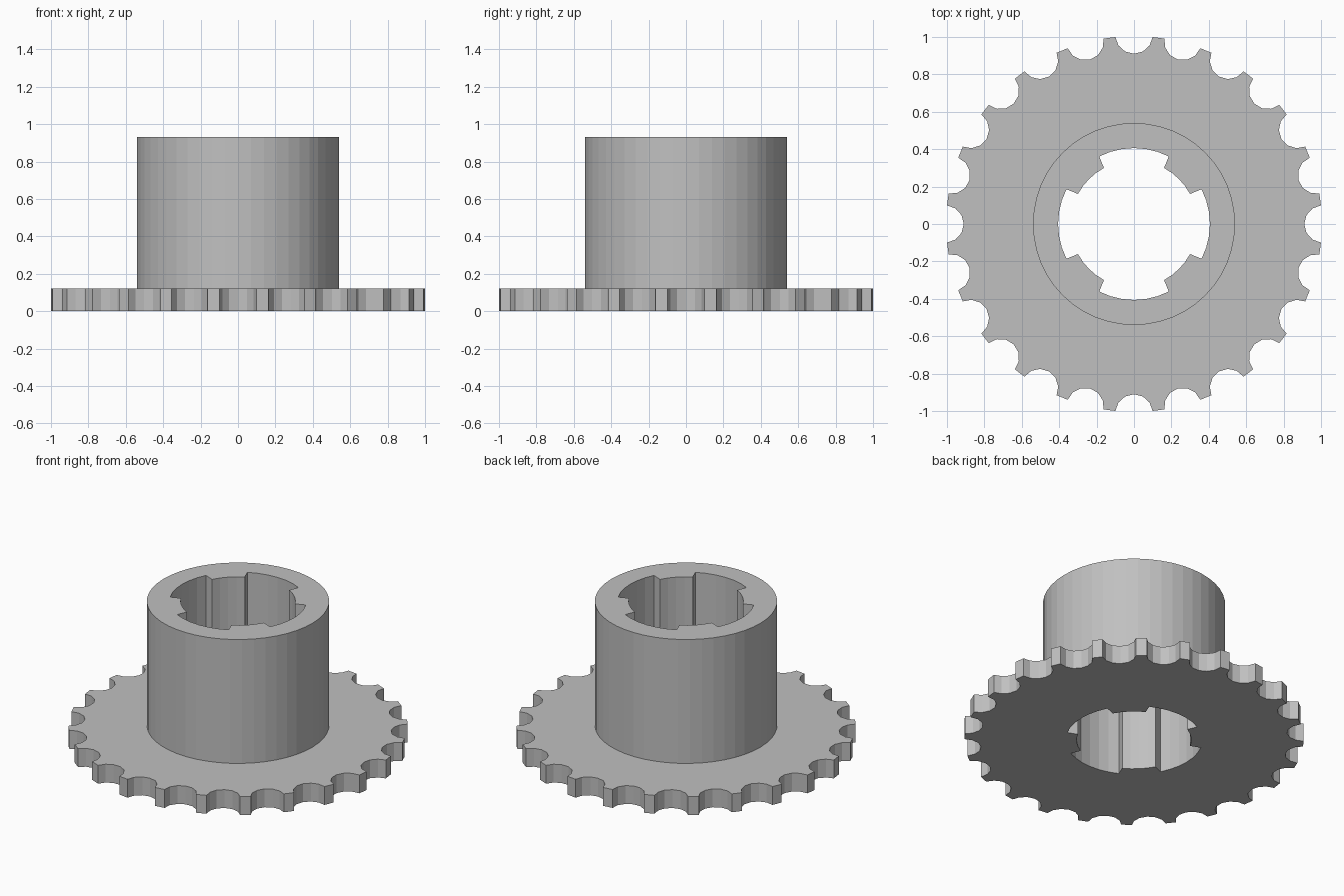
import bpy, bmesh
from math import sin, cos, radians

cube = bpy.data.objects.get("Cube")
if cube:
    bpy.data.objects.remove(cube)

PLATE_TOP, HUB_TOP = 0.12, 0.93
TEETH, SPLINES = 24, 4


def polar(radius, degrees):
    return radius * cos(radians(degrees)), radius * sin(radians(degrees))


def toothed_outline():
    """Round roller seats cut between flat-tipped teeth."""
    points = []
    for tooth in range(TEETH):
        turn = radians(tooth * 360 / TEETH)
        for step in range(-3, 4):
            a = radians(step * 28)
            x, y = 1.01 - 0.1 * cos(a), 0.1 * sin(a)
            points.append((x * cos(turn) - y * sin(turn),
                           x * sin(turn) + y * cos(turn)))
    return points


def splined_bore():
    """Wide slots alternating with inward splines."""
    points = []
    for k in range(SPLINES):
        base = k * 360 / SPLINES
        points += [polar(0.406, base - 27.2 + 54.4 * i / 6) for i in range(7)]
        points += [polar(0.34, base + 28.2 + 33.6 * i / 4) for i in range(5)]
    return points


def circle(radius, sides):
    return [polar(radius, i * 360 / sides) for i in range(sides)]


bm = bmesh.new()


def loop(points, z):
    verts = [bm.verts.new((x, y, z)) for x, y in points]
    return [bm.edges.new((v, verts[(i + 1) % len(verts)]))
            for i, v in enumerate(verts)]


def wall(lower, upper):
    for a, b in zip(lower, upper):
        bm.faces.new((a.verts[0], a.verts[1], b.verts[1], b.verts[0]))


def cap(outer, inner):
    bmesh.ops.triangle_fill(bm, edges=outer + inner, use_beauty=True,
                            normal=(0, 0, 1))


# Outlines at each level
rim, bore, hub = toothed_outline(), splined_bore(), circle(0.54, 48)
rim_low, rim_high = loop(rim, 0), loop(rim, PLATE_TOP)
bore_low, bore_high = loop(bore, 0), loop(bore, HUB_TOP)
hub_low, hub_high = loop(hub, PLATE_TOP), loop(hub, HUB_TOP)

# Toothed plate, hub and bore as one closed solid
cap(rim_low, bore_low)
cap(rim_high, hub_low)
cap(hub_high, bore_high)
wall(rim_low, rim_high)
wall(hub_low, hub_high)
wall(bore_low, bore_high)
bmesh.ops.recalc_face_normals(bm, faces=bm.faces[:])

mesh = bpy.data.meshes.new("sprocket_with_hub")
bm.to_mesh(mesh)
bm.free()
sprocket = bpy.data.objects.new("sprocket_with_hub", mesh)
bpy.context.collection.objects.link(sprocket)

# Plain grey metal
grey = bpy.data.materials.new("grey_metal")
grey.use_nodes = True
colour = (0.53, 0.53, 0.53, 1)
grey.diffuse_color = colour
for node in grey.node_tree.nodes:
    if node.type == 'BSDF_PRINCIPLED':
        node.inputs["Base Color"].default_value = colour
mesh.materials.append(grey)
